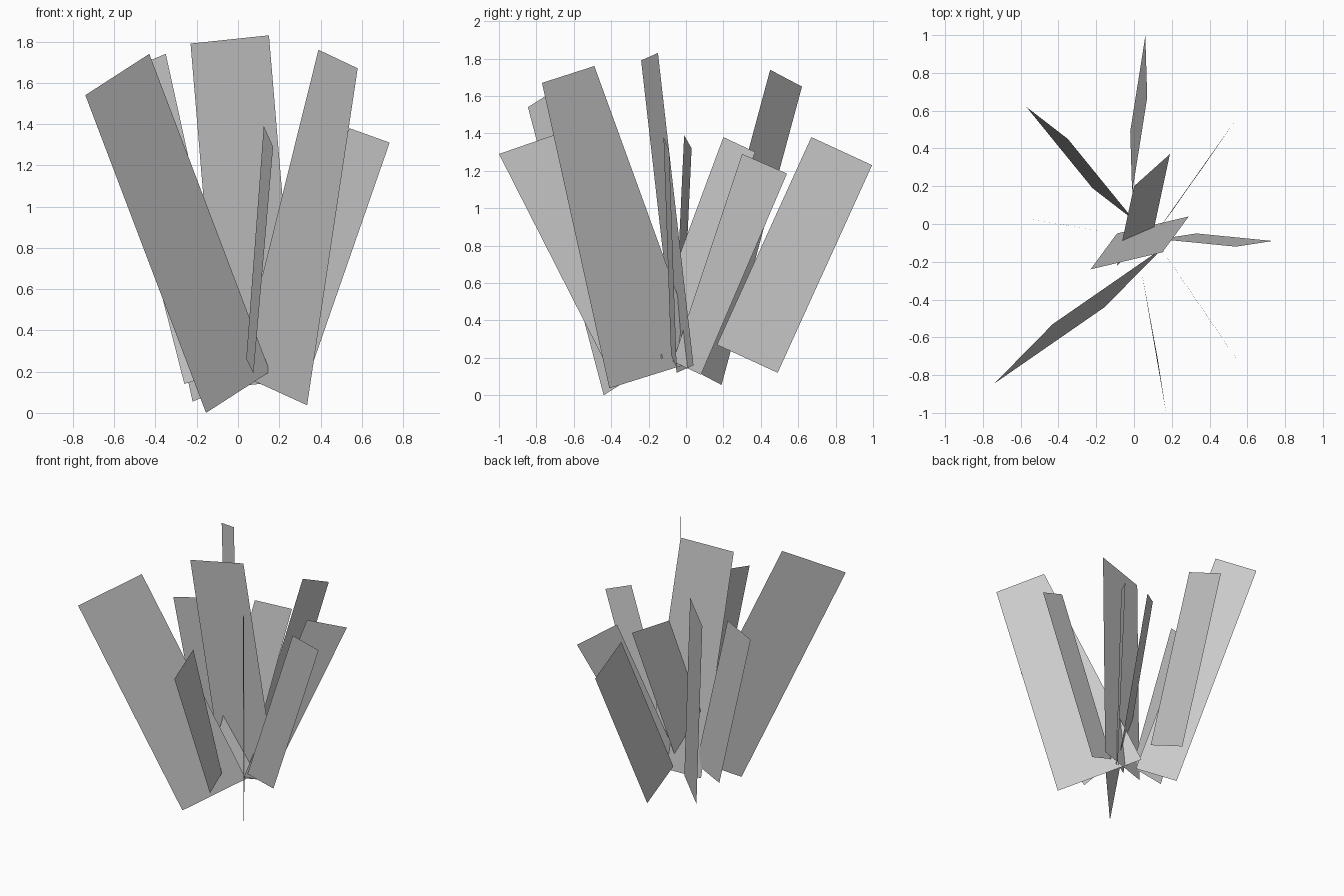
import bpy
from mathutils import Vector


def card(name, top_outer, top_inner, low_outer, low_inner=None):
    """Flat single-sided blade; the fourth corner completes a parallelogram if omitted."""
    a, b, c = Vector(top_outer), Vector(top_inner), Vector(low_outer)
    d = Vector(low_inner) if low_inner else c + b - a
    mesh = bpy.data.meshes.new(name)
    mesh.from_pydata([a, b, d, c], [], [(0, 1, 2, 3)])
    mesh.update()
    obj = bpy.data.objects.new(name, mesh)
    bpy.context.collection.objects.link(obj)
    return obj


# Tall blades
card("tall_blade_front_left", (-0.74, -0.845, 1.54), (-0.43, -0.53, 1.74), (-0.155, -0.44, 0.0))
card("tall_blade_front_right", (0.58, -0.77, 1.67), (0.39, -0.49, 1.76), (0.335, -0.41, 0.037),
     (0.0, 0.08, 0.19))
card("tall_blade_back_left", (-0.57, 0.62, 1.65), (-0.35, 0.45, 1.74), (-0.22, 0.19, 0.055))
card("tall_blade_middle", (-0.23, -0.24, 1.79), (0.15, -0.15, 1.83), (-0.09, -0.05, 0.12))

# Short blades
card("short_blade_back", (0.06, 0.995, 1.23), (0.07, 0.67, 1.38), (-0.02, 0.49, 0.12))
card("short_blade_back_middle", (0.19, 0.37, 1.30), (0.0, 0.20, 1.38), (0.10, -0.05, 0.17))
card("short_blade_right", (0.735, -0.09, 1.31), (0.54, -0.12, 1.38), (0.33, -0.05, 0.145))
card("short_blade_front", (0.17, -1.0, 1.29), (0.125, -0.71, 1.39), (0.075, -0.44, 0.19),
     (0.04, -0.25, 0.26))
card("short_blade_back_right", (0.53, 0.54, 1.185), (0.365, 0.30, 1.29), (0.21, 0.08, 0.11),
     (0.10, -0.07, 0.18))
card("short_blade_left", (-0.56, 0.03, 1.32), (-0.34, -0.01, 1.39), (-0.26, -0.025, 0.14))
